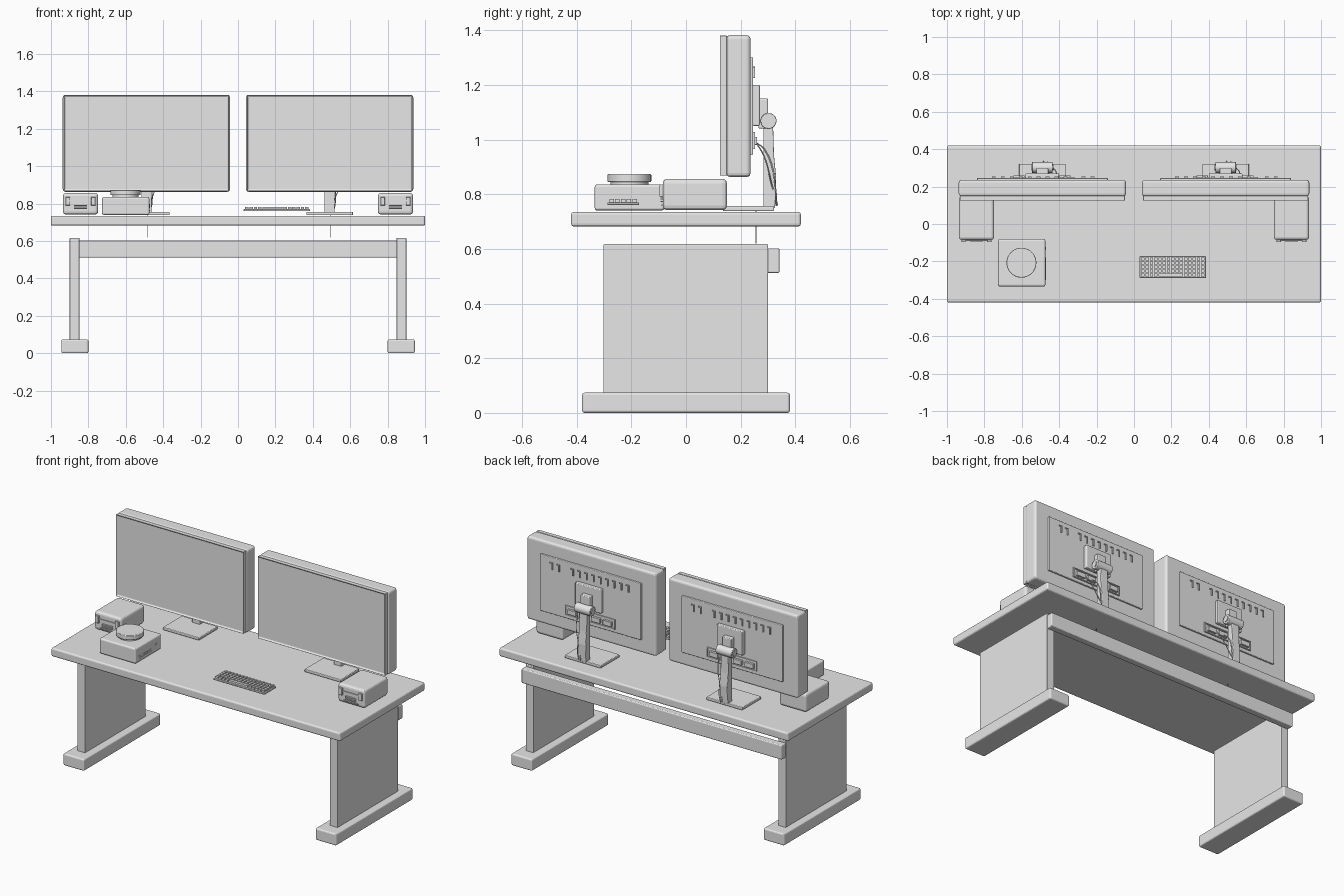
import bpy, bmesh, math
from mathutils import Matrix, Vector

if "Cube" in bpy.data.objects:
    bpy.data.objects.remove(bpy.data.objects["Cube"])

grey = bpy.data.materials.new("light_grey")
grey.diffuse_color = (0.8, 0.8, 0.8, 1)
grey.use_nodes = True
grey.node_tree.nodes["Principled BSDF"].inputs["Base Color"].default_value = grey.diffuse_color


def finish(ob, name, bevel=0.0, segments=3):
    ob.name = name
    ob.data.name = name
    ob.data.materials.append(grey)
    if bevel:
        m = ob.modifiers.new("rounded_edges", 'BEVEL')
        m.width, m.segments = bevel, segments
        m.limit_method = 'ANGLE'
    return ob


def new_mesh(name, bm, bevel=0.0):
    me = bpy.data.meshes.new(name)
    bm.normal_update()
    bm.to_mesh(me)
    bm.free()
    ob = bpy.data.objects.new(name, me)
    bpy.context.collection.objects.link(ob)
    return finish(ob, name, bevel)


def add_box(bm, x0, x1, y0, y1, z0, z1):
    mat = Matrix.Translation(((x0 + x1) / 2, (y0 + y1) / 2, (z0 + z1) / 2))
    mat = mat @ Matrix.Diagonal((x1 - x0, y1 - y0, z1 - z0, 1))
    bmesh.ops.create_cube(bm, size=1, matrix=mat)


def boxes(name, specs, bevel=0.0):
    bm = bmesh.new()
    for s in specs:
        add_box(bm, *s)
    return new_mesh(name, bm, bevel)


def box(name, *dims, bevel=0.0):
    return boxes(name, [dims], bevel)


def cylinder(name, centre, r, depth, axis='Z', bevel=0.0, sides=40):
    rot = {'Z': (0, 0, 0), 'X': (0, math.pi / 2, 0), 'Y': (math.pi / 2, 0, 0)}[axis]
    bpy.ops.mesh.primitive_cylinder_add(vertices=sides, radius=r, depth=depth,
                                        location=centre, rotation=rot)
    bpy.ops.object.shade_smooth_by_angle()
    return finish(bpy.context.object, name, bevel, 2)


def cable(name, points, r=0.0025):
    cu = bpy.data.curves.new(name, 'CURVE')
    cu.dimensions = '3D'
    cu.bevel_depth, cu.bevel_resolution = r, 1
    cu.resolution_u = 6
    sp = cu.splines.new('BEZIER')
    sp.bezier_points.add(len(points) - 1)
    for bp, p in zip(sp.bezier_points, points):
        bp.co = p
        bp.handle_left_type = bp.handle_right_type = 'AUTO'
    ob = bpy.data.objects.new(name, cu)
    bpy.context.collection.objects.link(ob)
    cu.materials.append(grey)


def framed_box(name, x0, x1, y0, y1, z0, z1, border, depth, bevel):
    # box whose front face is inset and sunk to leave a frame
    bm = bmesh.new()
    add_box(bm, x0, x1, y0, y1, z0, z1)
    bm.normal_update()
    front = [f for f in bm.faces if f.normal.y < -0.9]
    bmesh.ops.inset_region(bm, faces=front, thickness=border)
    bmesh.ops.translate(bm, vec=(0, depth, 0), verts=front[0].verts)
    return new_mesh(name, bm, bevel)


# Desk
box("desk_top", -1, 1, -0.42, 0.42, 0.682, 0.735, bevel=0.01)
for side, s in (("left", -1), ("right", 1)):
    a, b = sorted((s * 0.847, s * 0.9))
    box(side + "_leg_panel", a, b, -0.302, 0.3, 0.07, 0.617, bevel=0.004)
    a, b = sorted((s * 0.8, s * 0.945))
    box(side + "_foot", a, b, -0.38, 0.38, 0, 0.074, bevel=0.009)
box("rear_beam", -0.9, 0.9, 0.297, 0.342, 0.512, 0.602, bevel=0.006)


def monitor(side, cx):
    p = side + "_monitor_"
    box(p + "body", cx - 0.447, cx + 0.447, 0.148, 0.236, 0.863, 1.382, bevel=0.014)
    framed_box(p + "bezel", cx - 0.441, cx + 0.441, 0.124, 0.15, 0.868, 1.38, 0.013, 0.008, 0.002)
    box(p + "back_panel", cx - 0.35, cx + 0.35, 0.23, 0.246, 0.945, 1.3, bevel=0.004)
    # row of vent ribs, with a gap near one end
    boxes(p + "vents", [(cx - 0.27 + i * 0.048, cx - 0.263 + i * 0.048, 0.244, 0.253, 1.225, 1.268)
                        for i in range(12) if i != 9]
          + [(cx - 0.27 + i * 0.048, cx - 0.25 + i * 0.048, 0.244, 0.253, 1.262, 1.268)
             for i in range(12) if i != 9])
    # port strip with sockets
    boxes(p + "port_frame", [(cx - 0.17, cx + 0.17, 0.244, 0.252, z, z + 0.006) for z in (0.965, 1.022)]
          + [(x - 0.003, x + 0.003, 0.244, 0.252, 0.965, 1.028) for x in (cx - 0.17, cx + 0.17)])
    boxes(p + "sockets", [(cx + x - 0.03, cx + x + 0.03, 0.244, 0.26, 0.98, 1.01)
                          for x in (-0.125, -0.045, 0.04, 0.12)], 0.002)
    # mount and stand
    box(p + "mount_plate", cx - 0.09, cx + 0.09, 0.244, 0.27, 1.05, 1.2, bevel=0.005)
    box(p + "tilt_arm", cx - 0.032, cx + 0.032, 0.265, 0.3, 1.04, 1.15, bevel=0.005)
    cylinder(p + "hinge", (cx, 0.302, 1.068), 0.029, 0.11, 'X', 0.003)
    cylinder(p + "hinge_pin", (cx, 0.302, 1.068), 0.016, 0.118, 'X')
    bm = bmesh.new()
    prof = [(0.283, 1.07), (0.318, 1.07), (0.322, 0.94), (0.33, 0.86), (0.326, 0.75), (0.283, 0.75)]
    f = bm.faces.new([bm.verts.new((cx - 0.027, y, z)) for y, z in prof])
    ext = bmesh.ops.extrude_face_region(bm, geom=[f])["geom"]
    bmesh.ops.translate(bm, vec=(0.054, 0, 0), verts=[v for v in ext if isinstance(v, bmesh.types.BMVert)])
    bmesh.ops.recalc_face_normals(bm, faces=bm.faces)
    new_mesh(p + "stand_neck", bm, 0.004)
    box(p + "stand_base", cx - 0.125, cx + 0.125, 0.135, 0.322, 0.738, 0.756, bevel=0.004)
    # cables
    cable(p + "signal_cable", [(cx + 0.08, 0.256, 0.99), (cx + 0.07, 0.285, 0.94),
                               (cx + 0.03, 0.315, 0.83), (cx + 0.005, 0.335, 0.76)])
    cable(p + "power_cable", [(cx + 0.04, 0.256, 0.99), (cx + 0.03, 0.29, 0.96),
                              (cx + 0.03, 0.33, 0.8), (cx + 0.02, 0.33, 0.757)])
    cable(p + "drop_cable", [(cx + 0.005, 0.256, 0.74), (cx + 0.005, 0.256, 0.62)], 0.0015)


monitor("left", -0.49)
monitor("right", 0.49)


def speaker(side, cx):
    p = side + "_speaker_"
    box(p + "body", cx - 0.094, cx + 0.094, -0.085, 0.15, 0.742, 0.856, bevel=0.016)
    # raised front trim, two clips, grille slats
    boxes(p + "front_trim", [(cx - 0.075, cx + 0.075, -0.09, -0.08, 0.812, 0.818),
                             (cx - 0.05, cx + 0.05, -0.09, -0.08, 0.757, 0.763)])
    boxes(p + "clips", [(cx + s * 0.068 - 0.012, cx + s * 0.068 + 0.012, -0.097, -0.08, 0.79, 0.835)
                        for s in (-1, 1)], 0.003)
    boxes(p + "slats", [(cx - 0.035, cx + 0.035, -0.094, -0.084, z, z + 0.004)
                        for z in (0.772, 0.78, 0.788)])


speaker("left", -0.842)
speaker("right", 0.842)

# Small box device with a dial on top
box("device_body", -0.727, -0.474, -0.334, -0.08, 0.74, 0.836, bevel=0.01)
cylinder("device_dial_neck", (-0.602, -0.207, 0.84), 0.07, 0.02)
cylinder("device_dial", (-0.602, -0.207, 0.859), 0.08, 0.028, bevel=0.003)
boxes("device_side_slots", [(-0.476, -0.471, -0.3 + i * 0.026, -0.285 + i * 0.026, 0.776, 0.781)
                            for i in range(5)] + [(-0.476, -0.471, -0.29, -0.18, 0.76, 0.767)])
cylinder("device_button", (-0.474, -0.13, 0.79), 0.007, 0.006, 'X', sides=16)

# Keyboard raised slightly above the desk
kx0, kx1, ky0, ky1 = 0.03, 0.385, -0.288, -0.172
box("keyboard_base", kx0, kx1, ky0, ky1, 0.76, 0.77, bevel=0.003)
keys, cols, rows = [], 15, 5
dx, dy = (kx1 - kx0 - 0.012) / cols, (ky1 - ky0 - 0.01) / rows
for r in range(rows):
    for c in range(cols):
        if r == 0 and 4 < c < 10:
            continue
        x, y = kx0 + 0.006 + c * dx, ky0 + 0.005 + r * dy
        w = dx * 6 if r == 0 and c == 4 else dx
        keys.append((x + 0.0025, x + w - 0.0025, y + 0.0025, y + dy - 0.0025, 0.769, 0.782))
boxes("keyboard_keys", keys)
